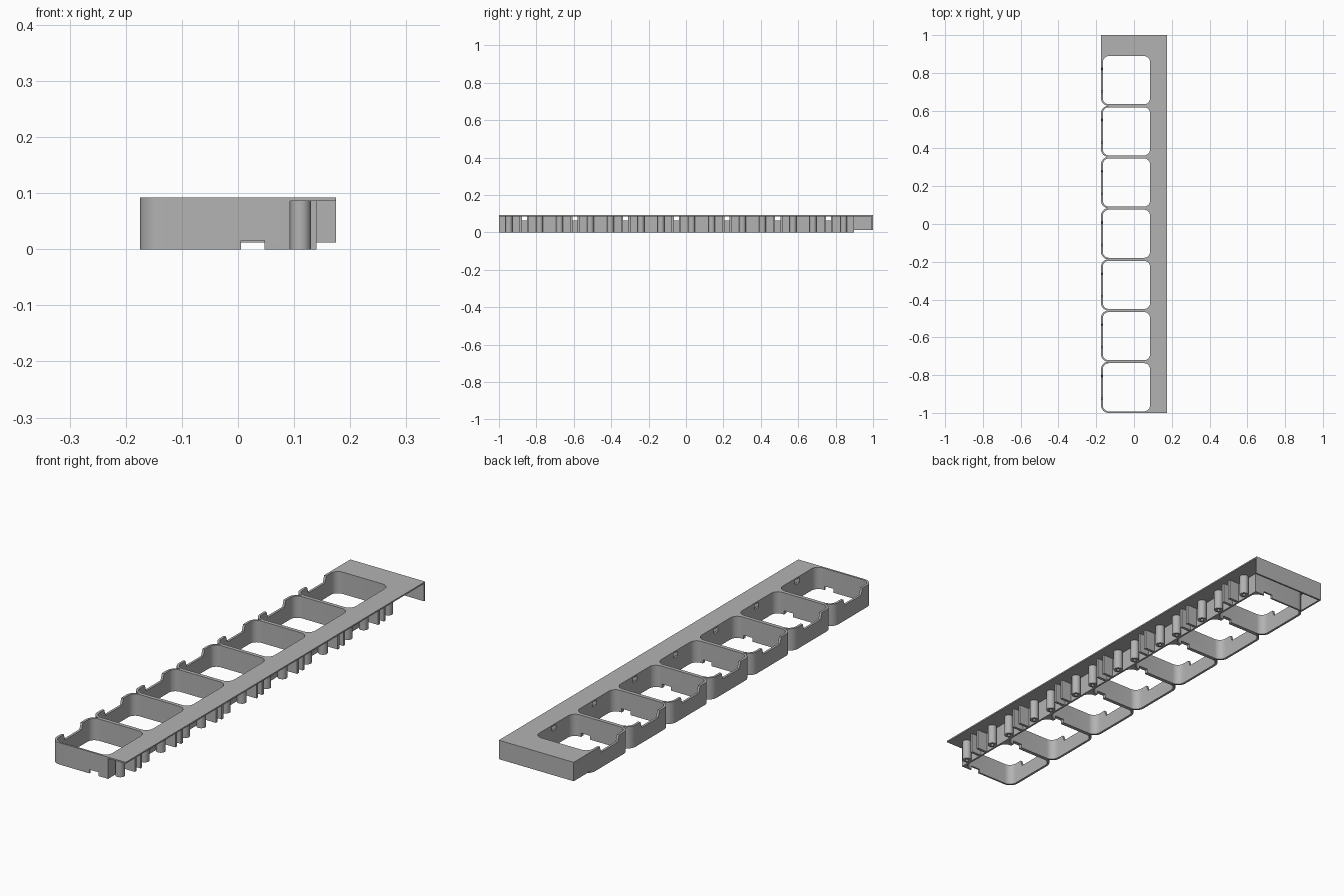
import bpy, bmesh, math
from mathutils import Vector

cube = bpy.data.objects.get("Cube")
if cube:
    bpy.data.objects.remove(cube, do_unlink=True)

PITCH, COUNT = 0.271, 7
LEFT, RIGHT = -0.175, 0.175
TOP, UNDER = 0.092, 0.086
HALF = PITCH / 2
CENTRES = [-1 + HALF + PITCH * i for i in range(COUNT)]

grey = bpy.data.materials.new("plain grey")
grey.use_nodes = True
grey.diffuse_color = (0.45, 0.45, 0.45, 1)
grey.node_tree.nodes["Principled BSDF"].inputs["Base Color"].default_value = grey.diffuse_color


def add_object(name, mesh):
    obj = bpy.data.objects.new(name, mesh)
    bpy.context.collection.objects.link(obj)
    mesh.materials.clear()
    mesh.materials.append(grey)
    return obj


def baked(obj):
    graph = bpy.context.evaluated_depsgraph_get()
    return bpy.data.meshes.new_from_object(obj.evaluated_get(graph))


def arc(cx, cy, r, start, steps=8):
    """Quarter circle running anticlockwise from the start angle."""
    angles = [math.radians(start + 90 * i / steps) for i in range(steps + 1)]
    return [(cx + r * math.cos(a), cy + r * math.sin(a)) for a in angles]


def prism(name, loops, z0, z1):
    """Extrude an outline with holes between two heights."""
    curve = bpy.data.curves.new(name, "CURVE")
    curve.dimensions, curve.fill_mode = "2D", "BOTH"
    curve.extrude = (z1 - z0) / 2
    for loop in loops:
        spline = curve.splines.new("POLY")
        spline.points.add(len(loop) - 1)
        for point, (x, y) in zip(spline.points, loop):
            point.co = (x, y, 0, 1)
        spline.use_cyclic_u = True
    temp = bpy.data.objects.new(name + " outline", curve)
    bpy.context.collection.objects.link(temp)
    mesh = baked(temp)
    bpy.data.objects.remove(temp, do_unlink=True)
    bm = bmesh.new()
    bm.from_mesh(mesh)
    bmesh.ops.remove_doubles(bm, verts=bm.verts, dist=1e-5)
    bmesh.ops.translate(bm, verts=bm.verts, vec=(0, 0, (z0 + z1) / 2))
    bmesh.ops.recalc_face_normals(bm, faces=bm.faces)
    bm.to_mesh(mesh)
    bm.free()
    return add_object(name, mesh)


def add_box(bm, x0, x1, y0, y1, z0, z1, flare=0):
    """Box whose upper end can flare out along y."""
    verts = bmesh.ops.create_cube(bm, size=1)["verts"]
    for v in verts:
        up = v.co.z > 0
        spread = flare if up else 0
        v.co = Vector((x1 if v.co.x > 0 else x0,
                       y1 + spread if v.co.y > 0 else y0 - spread,
                       z1 if up else z0))


def boxes(name, specs):
    bm = bmesh.new()
    for spec in specs:
        add_box(bm, *spec)
    mesh = bpy.data.meshes.new(name)
    bm.to_mesh(mesh)
    bm.free()
    return add_object(name, mesh)


def window(cy, r=0.032):
    x0, x1, h = -0.165, 0.085, 0.1275
    return (arc(x1 - r, cy + h - r, r, 0) + arc(x0 + r, cy + h - r, r, 90)
            + arc(x0 + r, cy - h + r, r, 180) + arc(x1 - r, cy - h + r, r, 270))


def scallops(r=0.04):
    """Rounded left edges of the cells, from back to front."""
    points = []
    for cy in reversed(CENTRES):
        points += arc(LEFT + r, cy + HALF - r, r, 90)
        points += arc(LEFT + r, cy - HALF + r, r, 180)
        points[-1] = (LEFT + r, cy - HALF)
    # Neighbouring cells share their cusp point
    return [p for i, p in enumerate(points)
            if i == 0 or (Vector(p) - Vector(points[i - 1])).length > 1e-4]


windows = [window(cy) for cy in CENTRES]
edge = scallops()
back = CENTRES[-1] + HALF

# Top plate, with a square back end
plate_edge = [(RIGHT, -1), (RIGHT, 1), (LEFT, 1)] + edge[8:]
plate = prism("top_plate", [plate_edge] + windows, UNDER, TOP)

# Cell walls below the plate
wall_edge = [(0.093, -1), (0.093, back)] + edge
walls = prism("cell_walls", [wall_edge] + windows, 0, UNDER)

# Cutters: cable channel, flared left notches and small right slots
cuts = [(0.005, 0.047, -1.1, 0.95, -0.02, 0.016)]
for cy in CENTRES:
    cuts.append((-0.2, -0.15, cy - 0.055, cy + 0.055, 0.065, 0.1, 0.012))
    cuts.append((0.07, 0.1, cy - 0.0135, cy + 0.0135, 0.065, 0.0859))
cutter = boxes("notch_cutter", cuts)
cutter.hide_render = True
for obj in (plate, walls):
    mod = obj.modifiers.new("notches", "BOOLEAN")
    mod.operation, mod.solver, mod.object = "DIFFERENCE", "EXACT", cutter
    mesh = baked(obj)
    obj.modifiers.clear()
    obj.data = mesh
bpy.data.objects.remove(cutter, do_unlink=True)

# Hollow posts in pairs behind each cell
posts = []
for i, cy in enumerate(CENTRES):
    for side in (-1, 1):
        rings = [sum((arc(0.1115, cy + side * 0.082, r, a)[:-1]
                      for a in (0, 90, 180, 270)), []) for r in (0.0185, 0.007)]
        posts.append(prism(f"post_{i + 1}_{'front' if side < 0 else 'back'}", rings, 0, UNDER))

# Paired guide fins either side of each slot
fins = []
for cy in CENTRES:
    for a, b in ((-0.025, -0.0135), (0.0135, 0.025)):
        fins.append((0.09, 0.14, cy + a, cy + b, 0, UNDER))
boxes("guide_fins", fins)

# End skirt: back wall and the short left return
boxes("end_skirt", [(LEFT, RIGHT, 0.992, 1, 0.012, UNDER),
                    (LEFT, LEFT + 0.008, back - 0.04, 0.992, 0.012, UNDER)])

# Smooth the rounded parts and keep the edges sharp
bpy.ops.object.select_all(action="DESELECT")
for obj in [plate, walls] + posts:
    obj.select_set(True)
bpy.context.view_layer.objects.active = plate
bpy.ops.object.shade_smooth_by_angle(angle=math.radians(30))
